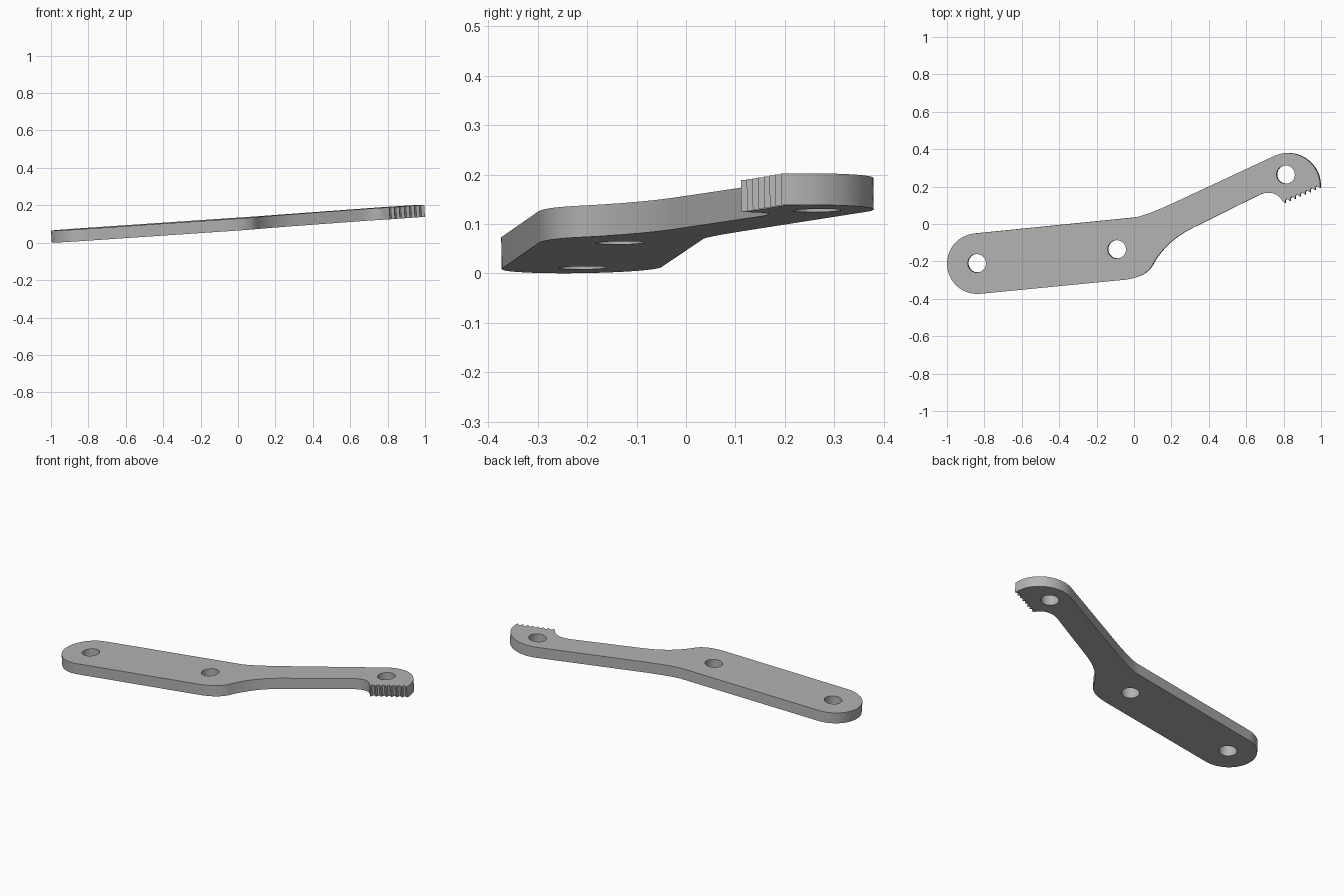
import bpy, bmesh, math
from mathutils import Vector
from mathutils.geometry import interpolate_bezier

if "Cube" in bpy.data.objects:
    bpy.data.objects.remove(bpy.data.objects["Cube"])

THICK = 0.064
HOLE_R = 0.049
HOLES = [(-0.84, -0.21), (-0.09, -0.135), (0.815, 0.265)]

steel = bpy.data.materials.new("grey_steel")
steel.use_nodes = True
GREY = (0.45, 0.45, 0.45, 1)
steel.diffuse_color = GREY
steel.node_tree.nodes["Principled BSDF"].inputs["Base Color"].default_value = GREY


def arc(cx, cy, r, start, end, n):
    """Points on an arc, angles in degrees."""
    angles = [math.radians(start + (end - start) * i / n) for i in range(n + 1)]
    return [Vector((cx + r * math.cos(a), cy + r * math.sin(a), 0)) for a in angles]


def blend(a, ctrl, b, n=12):
    """Smooth curve from a to b pulled towards ctrl."""
    a, c, b = (Vector((*p, 0)) for p in (a, ctrl, b))
    return interpolate_bezier(a, a.lerp(c, 2 / 3), b.lerp(c, 2 / 3), b, n)


def teeth(a, b, count, depth):
    """Row of pointed teeth with tips on the line from a to b."""
    a, b = Vector((*a, 0)), Vector((*b, 0))
    step = (b - a) / count
    inward = Vector((step.y, -step.x, 0)).normalized() * depth
    pts = [a]
    for i in range(count):
        pts += [a + step * (i + 0.4) + inward, a + step * (i + 0.75) + inward * 0.8,
                a + step * (i + 1)]
    return pts


def prism(name, pts, height):
    """Extrude an outline symmetrically about z = 0."""
    bm = bmesh.new()
    face = bm.faces.new([bm.verts.new((p.x, p.y, -height / 2)) for p in pts])
    top = bmesh.ops.extrude_face_region(bm, geom=[face])["geom"]
    bmesh.ops.translate(bm, vec=(0, 0, height),
                        verts=[v for v in top if isinstance(v, bmesh.types.BMVert)])
    bmesh.ops.recalc_face_normals(bm, faces=bm.faces)
    mesh = bpy.data.meshes.new(name)
    bm.to_mesh(mesh)
    bm.free()
    mesh.materials.append(steel)
    obj = bpy.data.objects.new(name, mesh)
    bpy.context.collection.objects.link(obj)
    return obj


# Lever outline, clockwise from the bottom of the wide rounded end
outline = arc(-0.838, -0.212, 0.162, 276, 96, 28)
outline += blend((0, 0.035), (0.06, 0.041), (0.25, 0.13))
outline += arc(0.825, 0.205, 0.175, 115, -2, 20)
outline += teeth((1.0, 0.193), (0.812, 0.112), 7, 0.018)
outline += blend((0.80, 0.122), (0.75, 0.2), (0.65, 0.145))
outline += blend((0.32, -0.018), (0.17, -0.09), (0.1, -0.22))
outline += blend((0.1, -0.22), (0.065, -0.285), (-0.05, -0.298))[1:]
lever = prism("toothed_lever", outline, THICK)

# Pivot holes
for i, (x, y) in enumerate(HOLES):
    cutter = prism(f"hole_cutter_{i + 1}", arc(x, y, HOLE_R, 0, 348.75, 31), THICK * 3)
    mod = lever.modifiers.new("hole", 'BOOLEAN')
    mod.operation = 'DIFFERENCE'
    mod.solver = 'EXACT'
    mod.object = cutter
    bpy.context.view_layer.objects.active = lever
    bpy.ops.object.modifier_apply(modifier=mod.name)
    bpy.data.objects.remove(cutter)

# Smooth rounded sides, crisp rims and teeth
bpy.ops.object.select_all(action='DESELECT')
lever.select_set(True)
bpy.context.view_layer.objects.active = lever
bpy.ops.object.shade_smooth_by_angle(angle=math.radians(30))

# Tilt the plate so the toothed end is raised
normal = Vector((-0.066, -0.015, 1))
lever.rotation_euler = Vector((0, 0, 1)).rotation_difference(normal).to_euler()
lever.location.z = 0.0695 + THICK / 2
